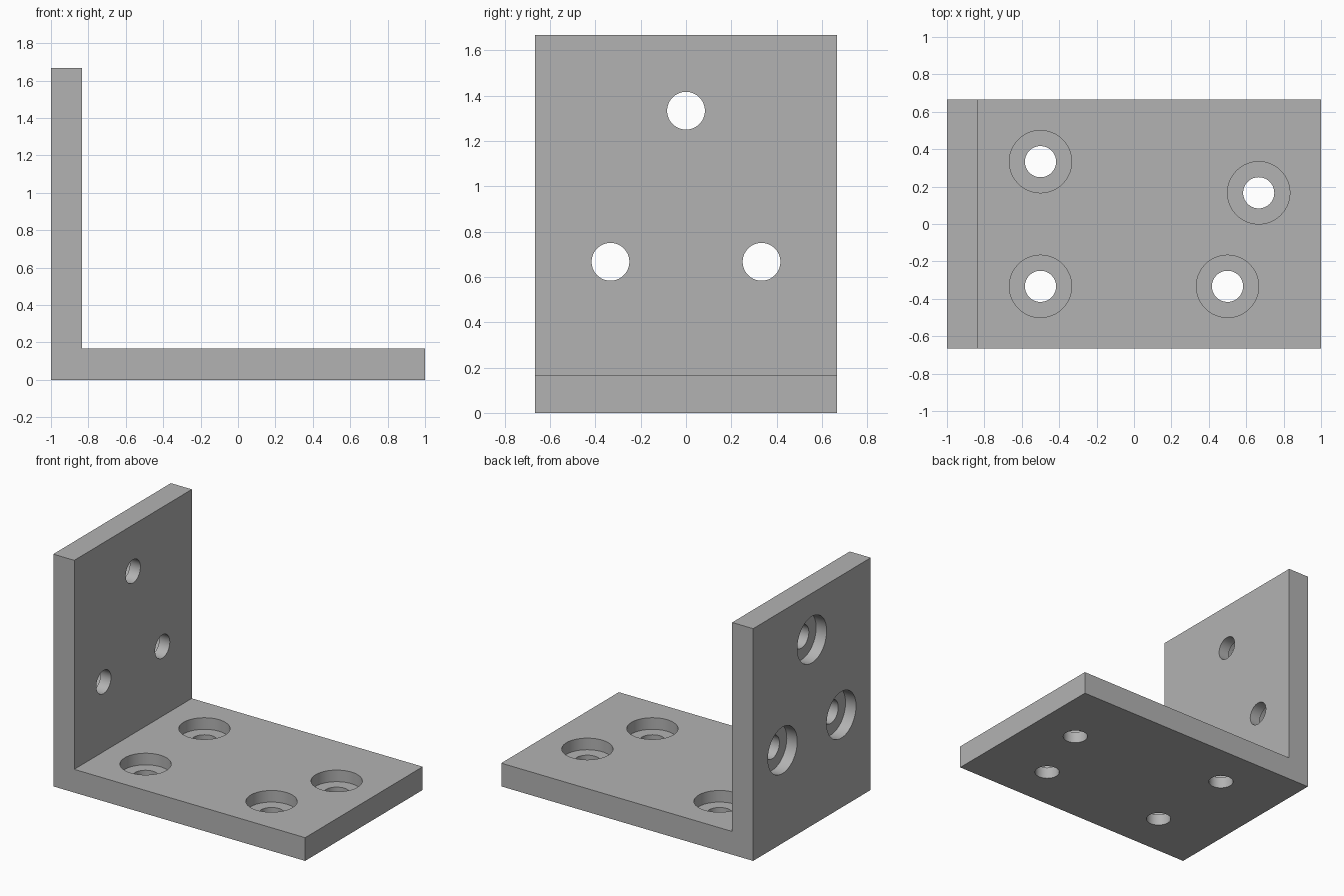
import bpy, bmesh, math
from mathutils import Matrix, Vector

cube = bpy.data.objects.get("Cube")
if cube:
    bpy.data.objects.remove(cube, do_unlink=True)

U = 1 / 6                       # plate thickness, the module of the part
HALF_DEPTH, HEIGHT = 4 * U, 10 * U
BORE_R, HOLE_R, SIDES = U, U / 2, 64

steel = bpy.data.materials.new("steel grey")
grey = (0.45, 0.45, 0.45, 1)
steel.use_nodes = True
steel.diffuse_color = grey
steel.node_tree.nodes["Principled BSDF"].inputs["Base Color"].default_value = grey


def add_object(name, bm):
    bmesh.ops.recalc_face_normals(bm, faces=bm.faces)
    mesh = bpy.data.meshes.new(name)
    bm.to_mesh(mesh)
    bm.free()
    mesh.materials.append(steel)
    obj = bpy.data.objects.new(name, mesh)
    bpy.context.collection.objects.link(obj)
    return obj


# L-shaped bracket: side profile extruded along the depth
bm = bmesh.new()
profile = [(-1, 0), (1, 0), (1, U), (-1 + U, U), (-1 + U, HEIGHT), (-1, HEIGHT)]
face = bm.faces.new([bm.verts.new((x, -HALF_DEPTH, z)) for x, z in profile])
side = bmesh.ops.extrude_face_region(bm, geom=[face])["geom"]
bmesh.ops.translate(bm, vec=(0, 2 * HALF_DEPTH, 0),
                    verts=[v for v in side if isinstance(v, bmesh.types.BMVert)])
bracket = add_object("angle_bracket", bm)


def add_stepped_plug(bm, matrix):
    """Counterbore plug: local z = 0 is the bored surface, -z goes into the plate."""
    steps = [(BORE_R, U), (BORE_R, -U / 2), (HOLE_R, -U / 2), (HOLE_R, -2 * U)]
    rings = []
    for r, z in steps:
        angles = [2 * math.pi * i / SIDES for i in range(SIDES)]
        rings.append([bm.verts.new(matrix @ Vector((r * math.cos(a), r * math.sin(a), z)))
                      for a in angles])
    for a, b in zip(rings, rings[1:]):
        for i in range(SIDES):
            j = (i + 1) % SIDES
            bm.faces.new((a[i], a[j], b[j], b[i]))
    bm.faces.new(rings[0])
    bm.faces.new(rings[-1])


# Counterbored screw holes: base bored from above, wall bored from outside
bm = bmesh.new()
for x, y in [(-3, 2), (-3, -2), (3, -2), (4, 1)]:
    add_stepped_plug(bm, Matrix.Translation((x * U, y * U, U)))
for y, z in [(0, 8), (-2, 4), (2, 4)]:
    add_stepped_plug(bm, Matrix.Translation((-1, y * U, z * U))
                     @ Matrix.Rotation(-math.pi / 2, 4, "Y"))
cutter = add_object("screw_hole_cutter", bm)
cutter.hide_render = True

cut = bracket.modifiers.new("screw holes", "BOOLEAN")
cut.operation = "DIFFERENCE"
cut.solver = "EXACT"
cut.object = cutter

bpy.ops.object.select_all(action="DESELECT")
bracket.select_set(True)
bpy.context.view_layer.objects.active = bracket
bpy.ops.object.modifier_apply(modifier=cut.name)
bpy.data.objects.remove(cutter, do_unlink=True)

# Round hole walls, crisp edges
bpy.ops.object.shade_smooth_by_angle(angle=math.radians(30))
